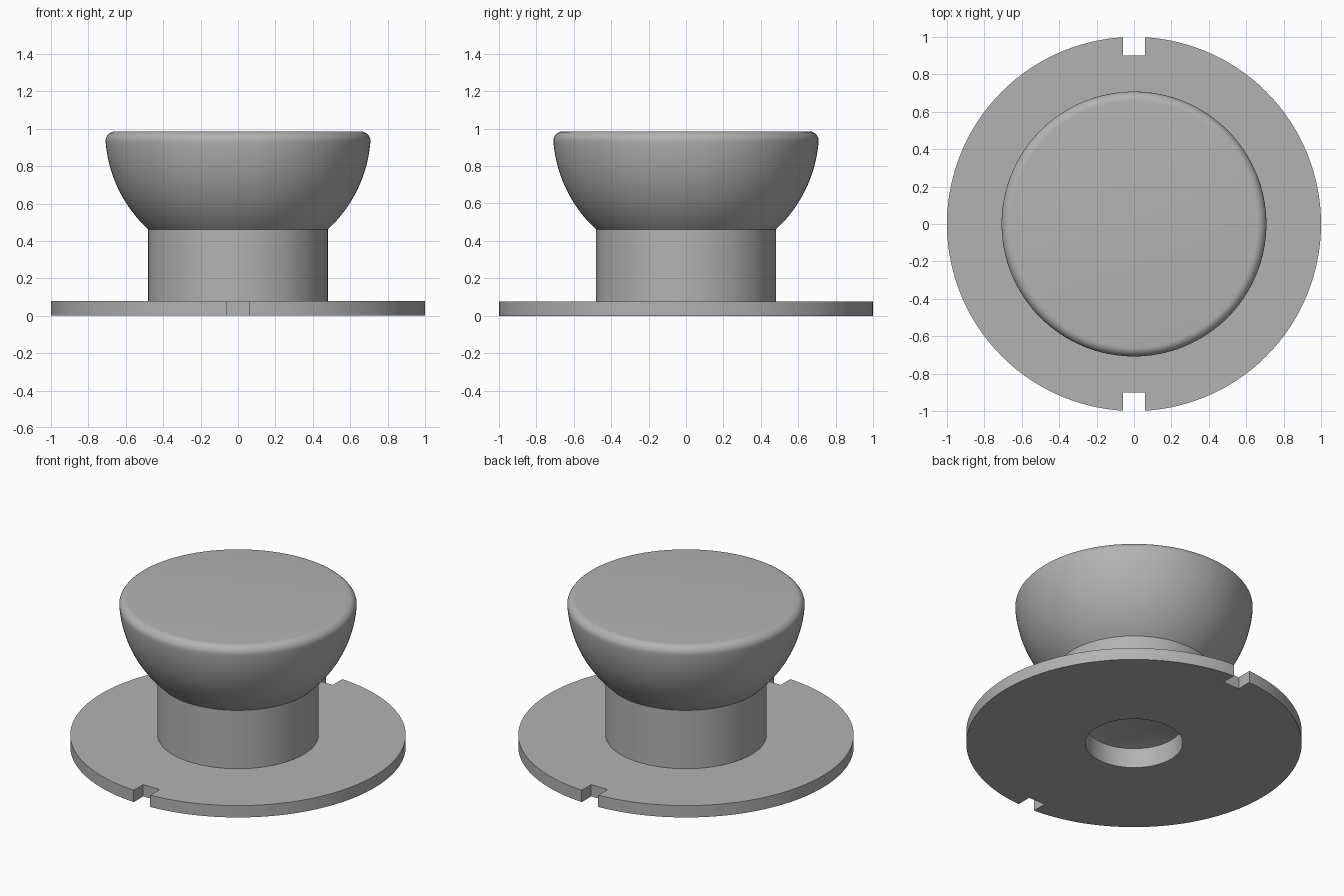
import bpy, bmesh, math
from mathutils import Vector

if "Cube" in bpy.data.objects:
    bpy.data.objects.remove(bpy.data.objects["Cube"], do_unlink=True)

# Material
grey = bpy.data.materials.new("plain_grey")
grey.use_nodes = True
colour = (0.45, 0.45, 0.45, 1)
grey.diffuse_color = colour
grey.node_tree.nodes["Principled BSDF"].inputs["Base Color"].default_value = colour


def add_object(name, bm):
    mesh = bpy.data.meshes.new(name)
    bm.to_mesh(mesh)
    bm.free()
    obj = bpy.data.objects.new(name, mesh)
    mesh.materials.append(grey)
    bpy.context.collection.objects.link(obj)
    return obj


def lathe(name, profile, steps=128):
    """Spin an (r, z) profile around the z axis."""
    bm = bmesh.new()
    verts = [bm.verts.new((r, 0, z)) for r, z in profile]
    edges = [bm.edges.new(pair) for pair in zip(verts, verts[1:])]
    bmesh.ops.spin(bm, geom=verts + edges, cent=(0, 0, 0), axis=(0, 0, 1),
                   angle=math.tau, steps=steps, use_duplicate=False)
    bmesh.ops.remove_doubles(bm, verts=bm.verts, dist=0.0005)
    bmesh.ops.recalc_face_normals(bm, faces=bm.faces)
    return add_object(name, bm)


def arc(cr, cz, radius, start, end, count):
    angles = [start + (end - start) * i / count for i in range(count + 1)]
    return [(cr + radius * math.cos(a), cz + radius * math.sin(a)) for a in angles]


# Knob dimensions: a spherical bowl with a rounded rim on a round stem
top, ball, fillet = 0.985, 0.71, 0.05
stem, stem_top, plate = 0.48, 0.46, 0.078
hole, hole_depth, hole_tip = 0.29, 0.13, 0.2
tangent = -math.asin(fillet / (ball - fillet))
rim = (ball - fillet) * math.cos(tangent)

profile = [(0, hole_tip), (hole, hole_depth), (hole, 0), (1, 0), (1, plate),
           (stem, plate)]
profile += arc(0, top, ball, -math.acos(stem / ball), tangent, 20)
profile += arc(rim, top - fillet, fillet, tangent, math.pi / 2, 8)[1:]
profile += [(0, top)]
knob = lathe("knob_with_flange", profile)

# Square notches in the front and back of the flange
for side, y in (("front", -1), ("back", 1)):
    bm = bmesh.new()
    bmesh.ops.create_cube(bm, size=1)
    bmesh.ops.scale(bm, vec=(0.12, 0.2, 0.4), verts=bm.verts)
    bmesh.ops.translate(bm, vec=Vector((0, y, 0)), verts=bm.verts)
    cutter = add_object(side + "_notch_cutter", bm)
    cut = knob.modifiers.new(side + "_notch", "BOOLEAN")
    cut.operation = "DIFFERENCE"
    cut.solver = "EXACT"
    cut.object = cutter
    bpy.context.view_layer.objects.active = knob
    bpy.ops.object.modifier_apply(modifier=cut.name)
    bpy.data.objects.remove(cutter, do_unlink=True)

# Smooth curved walls, keep crisp edges
bpy.ops.object.select_all(action="DESELECT")
knob.select_set(True)
bpy.context.view_layer.objects.active = knob
bpy.ops.object.shade_smooth_by_angle(angle=math.radians(30))
